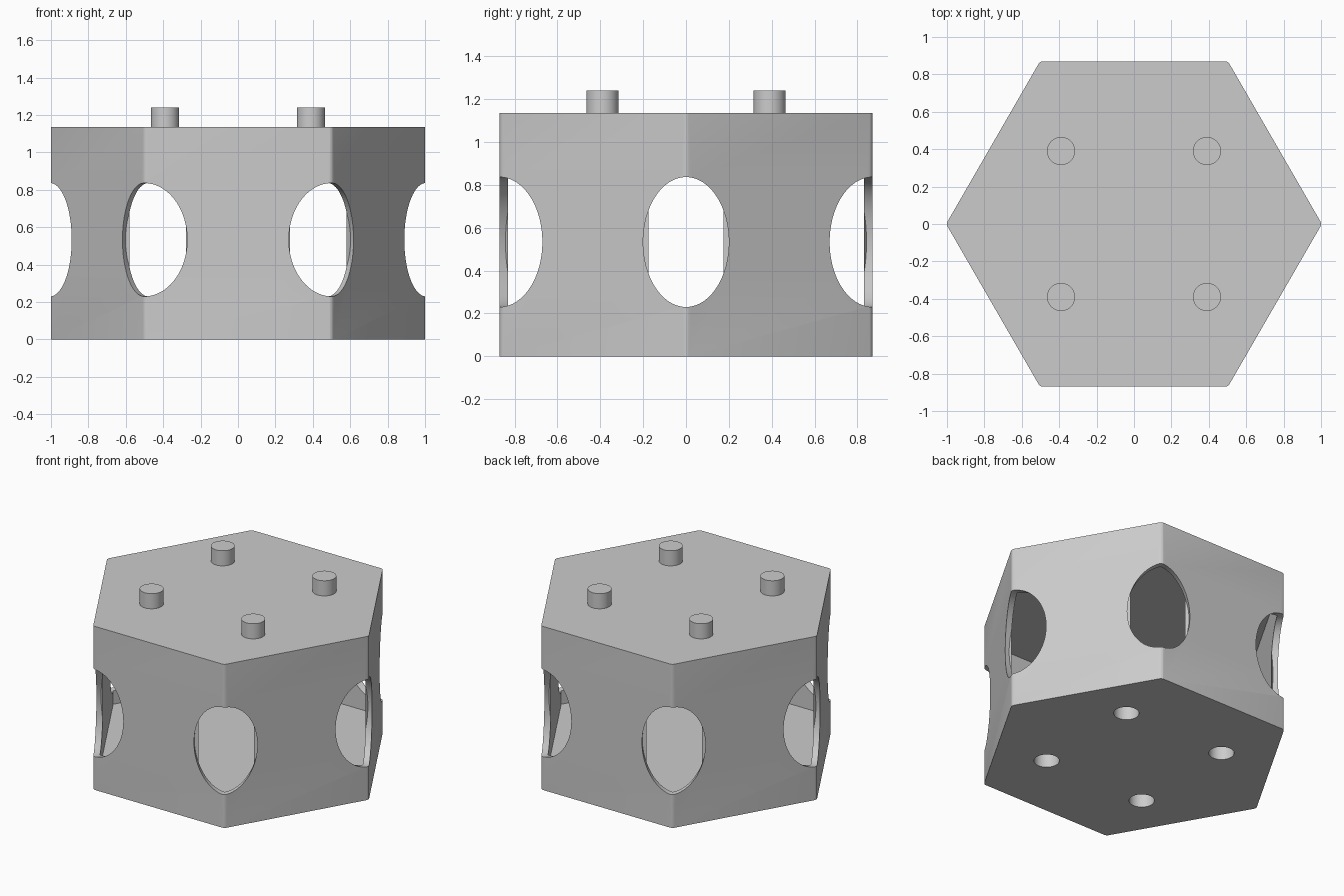
import bpy, bmesh, math
from mathutils import Matrix, Vector

if "Cube" in bpy.data.objects:
    bpy.data.objects.remove(bpy.data.objects["Cube"])

HEIGHT, CORNER_R, FILLET = 1.135, 1.0046, 0.03
PEG_AT = [(x, y) for x in (-0.39, 0.39) for y in (-0.39, 0.39)]

grey = bpy.data.materials.new("plain grey")
grey.diffuse_color = (0.6, 0.6, 0.6, 1)
grey.use_nodes = True
grey.node_tree.nodes["Principled BSDF"].inputs["Base Color"].default_value = grey.diffuse_color


def new_object(name, bm):
    bmesh.ops.recalc_face_normals(bm, faces=bm.faces)
    mesh = bpy.data.meshes.new(name)
    bm.to_mesh(mesh)
    bm.free()
    mesh.materials.append(grey)
    ob = bpy.data.objects.new(name, mesh)
    bpy.context.collection.objects.link(ob)
    return ob


def prism(bm, points, z0, z1):
    face = bm.faces.new([bm.verts.new((x, y, z0)) for x, y in points])
    top = bmesh.ops.extrude_face_region(bm, geom=[face])["geom"]
    verts = [v for v in top if isinstance(v, bmesh.types.BMVert)]
    bmesh.ops.translate(bm, verts=verts, vec=(0, 0, z1 - z0))


def hexagon(radius, fillet=0.0, steps=4):
    pts = []
    for k in range(6):
        a = math.radians(60 * k)
        d = radius - fillet / math.cos(math.radians(30))
        if not fillet:
            pts.append((radius * math.cos(a), radius * math.sin(a)))
            continue
        for i in range(steps + 1):
            b = a + math.radians(-30 + 60 * i / steps)
            pts.append((d * math.cos(a) + fillet * math.cos(b),
                        d * math.sin(a) + fillet * math.sin(b)))
    return pts


def cylinder(bm, x, y, z0, z1, r):
    bmesh.ops.create_cone(bm, cap_ends=True, segments=48, radius1=r, radius2=r, depth=z1 - z0,
                          matrix=Matrix.Translation((x, y, (z0 + z1) / 2)))


def smooth(ob):
    bpy.ops.object.select_all(action='DESELECT')
    ob.select_set(True)
    bpy.context.view_layer.objects.active = ob
    bpy.ops.object.shade_smooth_by_angle(angle=math.radians(9))


def cut(ob, cutter):
    mod = ob.modifiers.new("cut", 'BOOLEAN')
    mod.operation, mod.solver, mod.object = 'DIFFERENCE', 'EXACT', cutter
    bpy.context.view_layer.objects.active = ob
    bpy.ops.object.modifier_apply(modifier=mod.name)
    bpy.data.objects.remove(cutter)


# Six-sided body with softened upright edges
bm = bmesh.new()
prism(bm, hexagon(CORNER_R, FILLET), 0, HEIGHT)
body = new_object("hexagonal_body", bm)

# Hollow inside
bm = bmesh.new()
prism(bm, hexagon(0.958), 0.137, 1.0)
cut(body, new_object("cavity_cutter", bm))

# Oval windows at the six corners, and sockets underneath
bm = bmesh.new()
for k in range(6):
    m = (Matrix.Rotation(math.radians(60 * k), 4, 'Z')
         @ Matrix.Translation((1.027, 0, 0.533))
         @ Matrix.Diagonal((1, 0.2, 0.303, 1))
         @ Matrix.Rotation(math.radians(90), 4, 'Y'))
    bmesh.ops.create_cone(bm, cap_ends=True, segments=96, radius1=1, radius2=1,
                          depth=0.34, matrix=m)
for x, y in PEG_AT:
    cylinder(bm, x, y, -0.1, 0.108, 0.08)
cut(body, new_object("window_cutter", bm))
smooth(body)

# Stacking pegs on top
for i, (x, y) in enumerate(PEG_AT):
    bm = bmesh.new()
    cylinder(bm, x, y, HEIGHT - 0.02, 1.24, 0.075)
    smooth(new_object(f"peg_{i + 1}", bm))
